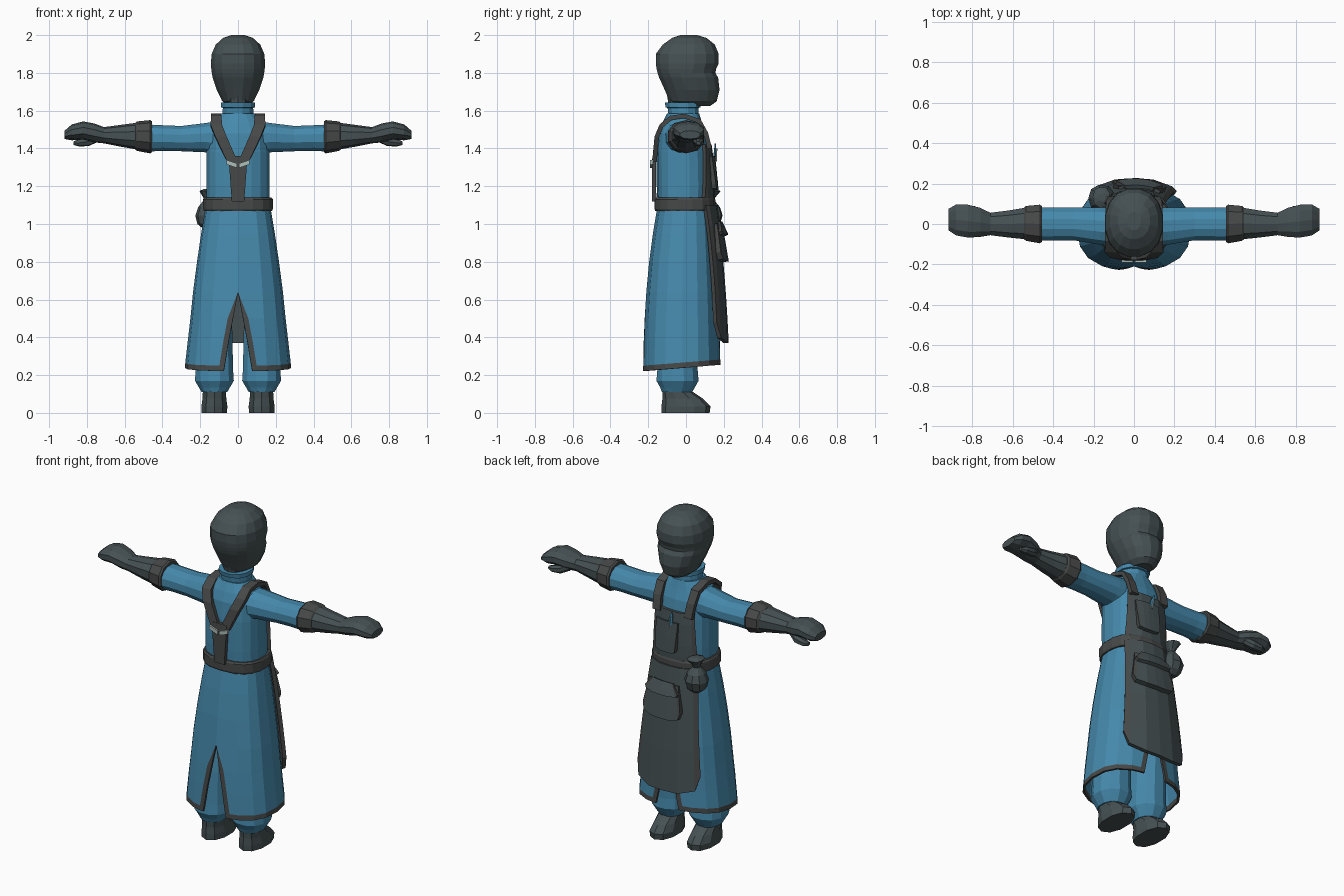
import bpy, bmesh
from math import cos, sin, pi, radians
from mathutils import Vector

cube = bpy.data.objects.get("Cube")
if cube:
    bpy.data.objects.remove(cube, do_unlink=True)


def material(name, rgb):
    m = bpy.data.materials.new(name)
    m.use_nodes = True
    m.diffuse_color = (*rgb, 1)
    bsdf = next(n for n in m.node_tree.nodes if n.type == 'BSDF_PRINCIPLED')
    bsdf.inputs["Base Color"].default_value = (*rgb, 1)
    bsdf.inputs["Roughness"].default_value = 0.8
    return m


BLUE = material("cloth blue", (0.06, 0.25, 0.41))
SLATE = material("dark slate", (0.06, 0.08, 0.085))
CHARCOAL = material("charcoal leather", (0.062, 0.066, 0.064))
SILVER = material("pale metal", (0.42, 0.52, 0.48))
POWER = 2.5  # roundness of the boxy cross-sections


def finish(name, bm, mats, thickness=0, offset=-1):
    bmesh.ops.remove_doubles(bm, verts=bm.verts, dist=1e-4)
    bmesh.ops.recalc_face_normals(bm, faces=bm.faces)
    mesh = bpy.data.meshes.new(name)
    bm.to_mesh(mesh)
    bm.free()
    for m in mats:
        mesh.materials.append(m)
    ob = bpy.data.objects.new(name, mesh)
    bpy.context.collection.objects.link(ob)
    if thickness:
        mod = ob.modifiers.new("thickness", 'SOLIDIFY')
        mod.thickness, mod.offset = thickness, offset
    return ob


def signed_pow(v, e):
    return abs(v) ** e * (1 if v >= 0 else -1)


def loft(name, rings, mat, u, v, n=14, power=2.2):
    """Skin closed rings given as (centre, radius along u, radius along v)."""
    bm = bmesh.new()
    loops = []
    for c, ru, rv in rings:
        ts = [2 * pi * (i + 0.5) / n for i in range(n)]
        loops.append([bm.verts.new(Vector(c) + Vector(u) * ru * signed_pow(cos(t), 2 / power)
                                   + Vector(v) * rv * signed_pow(sin(t), 2 / power)) for t in ts])
    for a, b in zip(loops, loops[1:]):
        for i in range(n):
            j = (i + 1) % n
            bm.faces.new((a[i], a[j], b[j], b[i]))
    bm.faces.new(loops[0][::-1])
    bm.faces.new(loops[-1])
    return finish(name, bm, [mat])


def upright(name, profile, mat, cx=0, n=14, power=2.2):
    """Loft along z from rows of (z, half width, back y, front y)."""
    rings = [((cx, (b + f) / 2, z), rx, (f - b) / 2) for z, rx, b, f in profile]
    return loft(name, rings, mat, (1, 0, 0), (0, 1, 0), n, power)


def sideways(name, sx, rows, mat, n=10):
    """Loft along x from rows of (x, centre y, centre z, y radius, z radius)."""
    rings = [((sx * x, y, z), ry, rz) for x, y, z, ry, rz in rows]
    return loft(name, rings, mat, (0, 1, 0), (0, 0, 1), n)


def section(profile, z):
    rows = sorted(profile)
    z = min(max(z, rows[0][0]), rows[-1][0])
    for a, b in zip(rows, rows[1:]):
        if z <= b[0]:
            k = (z - a[0]) / (b[0] - a[0])
            return [p + (q - p) * k for p, q in zip(a[1:], b[1:])]


def surface_y(profile, x, z, side=1):
    rx, b, f = section(profile, z)
    k = max(0, 1 - (abs(x) / rx) ** POWER) ** (1 / POWER)
    return (b + f) / 2 + side * (f - b) / 2 * k


def panel(name, profile, cx, top, bottom, lift, drop, thick, rows=5, trim=0.1):
    """Cloth plate over a body surface; top and bottom are (z, half width)."""
    bm = bmesh.new()
    us = [-1, trim - 1, -0.45, 0, 0.45, 1 - trim, 1]
    grid = []
    for r in range(rows + 1):
        k = r / rows
        w = top[1] + (bottom[1] - top[1]) * k
        line = []
        for u in us:
            low = bottom[0] + drop * (1 if abs(u) == 1 else 0.25 if abs(u) > 0.6 else 0)
            x, z = cx + u * w, top[0] + (low - top[0]) * k
            line.append(bm.verts.new((x, surface_y(profile, x, z) + lift * (0.6 + 0.4 * k), z)))
        grid.append(line)
    for a, b in zip(grid, grid[1:]):
        for i in range(len(us) - 1):
            f = bm.faces.new((a[i], a[i + 1], b[i + 1], b[i]))
            f.material_index = int(i in (0, len(us) - 2))
    return finish(name, bm, [SLATE, CHARCOAL], thick, 0)


def ribbon(name, points, mat, thick):
    """Strip through points of (x, y, z, half width)."""
    bm = bmesh.new()
    pairs = [(bm.verts.new((x - w, y, z)), bm.verts.new((x + w, y, z))) for x, y, z, w in points]
    for (a, b), (c, d) in zip(pairs, pairs[1:]):
        bm.faces.new((a, b, d, c))
    return finish(name, bm, [mat], thick, 0)


# Head with a brow notch and a mask ridge, then neck
upright("head", [(1.625, .055, -.04, .13), (1.65, .085, -.09, .165), (1.71, .115, -.115, .18),
                 (1.775, .137, -.145, .173), (1.80, .141, -.153, .158), (1.82, .144, -.158, .162),
                 (1.85, .146, -.163, .176), (1.90, .142, -.163, .176), (1.95, .12, -.125, .155),
                 (1.985, .08, -.075, .11), (2.0, .035, -.03, .06)], SLATE, n=16)
upright("neck", [(1.56, .06, -.08, .04), (1.68, .062, -.10, .06)], SLATE, n=10)

# Robe body and collar
TORSO = [(1.10, .17, -.15, .12), (1.2, .17, -.155, .125), (1.38, .168, -.155, .12),
         (1.48, .165, -.145, .105), (1.535, .14, -.125, .085), (1.585, .09, -.10, .07)]
upright("robe_body", TORSO, BLUE, n=18, power=POWER)
upright("collar", [(1.55, .10, -.105, .075), (1.575, .085, -.095, .07), (1.615, .083, -.10, .07),
                   (1.617, .093, -.11, .08), (1.642, .093, -.115, .08)], BLUE, n=12)

# Robe skirt, open at front and back, with trimmed edges
SKIRT = [(1.10, .17, -.15, .135), (.95, .195, -.175, .15), (.80, .217, -.195, .16),
         (.64, .238, -.21, .17), (.50, .252, -.219, .176), (.38, .266, -.225, .18),
         (.268, .279, -.229, .184), (.24, .281, -.23, .185)]
bm = bmesh.new()
for sx in (1, -1):
    grid = []
    for z, rx, b, f in SKIRT:
        slit = max(0, .64 - z) * 0.19
        edge = slit + min(.028, max(0, .64 - z) * 0.2)
        arc = [rx * cos(radians(d)) ** (2 / POWER) for d in (62, 40, 20, 0)]
        cols = [(x, -1) for x in [slit, edge] + arc] + [(x, 1) for x in arc[-2::-1] + [edge, slit]]
        line = []
        for x, side in cols:
            y = surface_y(SKIRT, x, z, side)
            line.append(bm.verts.new((sx * x, y, z + (.08 * y if z < .3 else 0))))
        grid.append(line)
    for r, (a, b) in enumerate(zip(grid, grid[1:])):
        for i in range(len(a) - 1):
            face = bm.faces.new((a[i], a[i + 1], b[i + 1], b[i]))
            face.material_index = int(i in (0, len(a) - 2) or r == len(grid) - 2)
finish("robe_skirt", bm, [BLUE, CHARCOAL], 0.012)

# Belt
upright("belt", [(1.07, .183, -.163, .15), (1.08, .187, -.167, .155), (1.13, .187, -.167, .155),
                 (1.14, .18, -.16, .15)], CHARCOAL, n=18, power=POWER)

# Apron, bib and their pockets
panel("apron_skirt", SKIRT, 0, (1.10, .15), (.37, .205), .035, .11, .022, rows=6)
panel("apron_bib", TORSO, 0, (1.42, .125), (1.10, .145), .018, 0, .022, trim=.12)
panel("apron_pocket", SKIRT, .025, (1.0, .10), (.80, .13), .052, .05, .03, rows=3)
panel("pocket_flap", SKIRT, .025, (1.01, .07), (.94, .115), .065, .02, .02, rows=2)
panel("bib_pocket", TORSO, .025, (1.36, .075), (1.18, .07), .036, .03, .024, rows=2)

# Quill in the bib pocket
loft("quill", [((0, .15, 1.33), .012, .006), ((-.005, .153, 1.38), .016, .006),
               ((-.015, .155, 1.425), .003, .003)], BLUE, (1, 0, 0), (0, 1, 0), 6)
loft("quill_shaft", [((.005, .160, 1.33), .004, .004), ((-.01, .163, 1.40), .003, .003)],
     SILVER, (1, 0, 0), (0, 1, 0), 5)

# Straps joining in a tail on the back
ribbon("strap_tail", [(0, -.167, 1.36, .05), (0, -.17, 1.30, .046), (0, -.168, 1.12, .033)],
       CHARCOAL, .022)

# Belt pouch with a tied neck
upright("pouch", [(.975, .025, .10, .15), (1.0, .055, .07, .18), (1.045, .066, .06, .195),
                  (1.09, .05, .075, .18), (1.125, .022, .10, .15), (1.14, .024, .10, .155),
                  (1.175, .045, .08, .185), (1.185, .02, .11, .15)], SLATE, cx=-.16, n=9)

for sx, side in ((1, "left"), (-1, "right")):
    # Shoulder strap and clasp half
    path = [(.105, .125, 1.40, .025), (.112, .105, 1.48, .025), (.115, .07, 1.545, .026),
            (.115, -.01, 1.572, .028), (.115, -.08, 1.562, .028), (.115, -.13, 1.52, .03),
            (.09, -.155, 1.46, .03), (.03, -.167, 1.33, .028)]
    ribbon(side + "_strap", [(sx * x, y, z, w) for x, y, z, w in path], CHARCOAL, .024)
    loft(side + "_clasp", [((sx * x, -.182, z), .008, .013) for x, z in ((.004, 1.308), (.062, 1.328))],
         SILVER, (0, 1, 0), (0, 0, 1), 4, 8)

    # Sleeve, glove cuff, glove and hand
    sideways(side + "_sleeve", sx, [(.06, -.02, 1.455, .10, .10), (.17, -.01, 1.457, .095, .08),
                                    (.30, 0, 1.452, .083, .069), (.40, 0, 1.455, .083, .07),
                                    (.48, 0, 1.455, .086, .074)], BLUE, 12)
    sideways(side + "_cuff", sx, [(.455, 0, 1.462, .092, .082), (.465, 0, 1.462, .10, .088),
                                  (.535, .003, 1.465, .09, .078), (.545, .003, 1.465, .08, .07)], CHARCOAL)
    sideways(side + "_glove", sx, [(.52, .003, 1.465, .084, .073), (.62, 0, 1.467, .07, .058),
                                   (.71, 0, 1.47, .058, .043), (.76, .008, 1.482, .075, .05),
                                   (.82, .014, 1.495, .085, .048), (.88, .02, 1.485, .08, .042),
                                   (.918, .022, 1.472, .055, .022)], SLATE)
    sideways(side + "_thumb", sx, [(.74, .045, 1.46, .02, .025), (.79, .065, 1.437, .027, .025),
                                   (.84, .07, 1.43, .025, .02), (.87, .066, 1.428, .012, .01)], SLATE, 7)

    # Baggy trouser leg and boot
    upright(side + "_trouser_leg", [(.11, .07, -.13, .035), (.135, .085, -.14, .05), (.17, .106, -.16, .07),
                                    (.23, .102, -.155, .065), (.42, .098, -.145, .07),
                                    (.75, .09, -.11, .08)], BLUE, cx=sx * .125, n=12)
    upright(side + "_boot", [(0, .07, -.13, .125), (.035, .072, -.13, .13), (.075, .066, -.125, .09),
                             (.115, .064, -.125, .03), (.16, .06, -.12, .01)], SLATE, cx=sx * .125, n=10)
